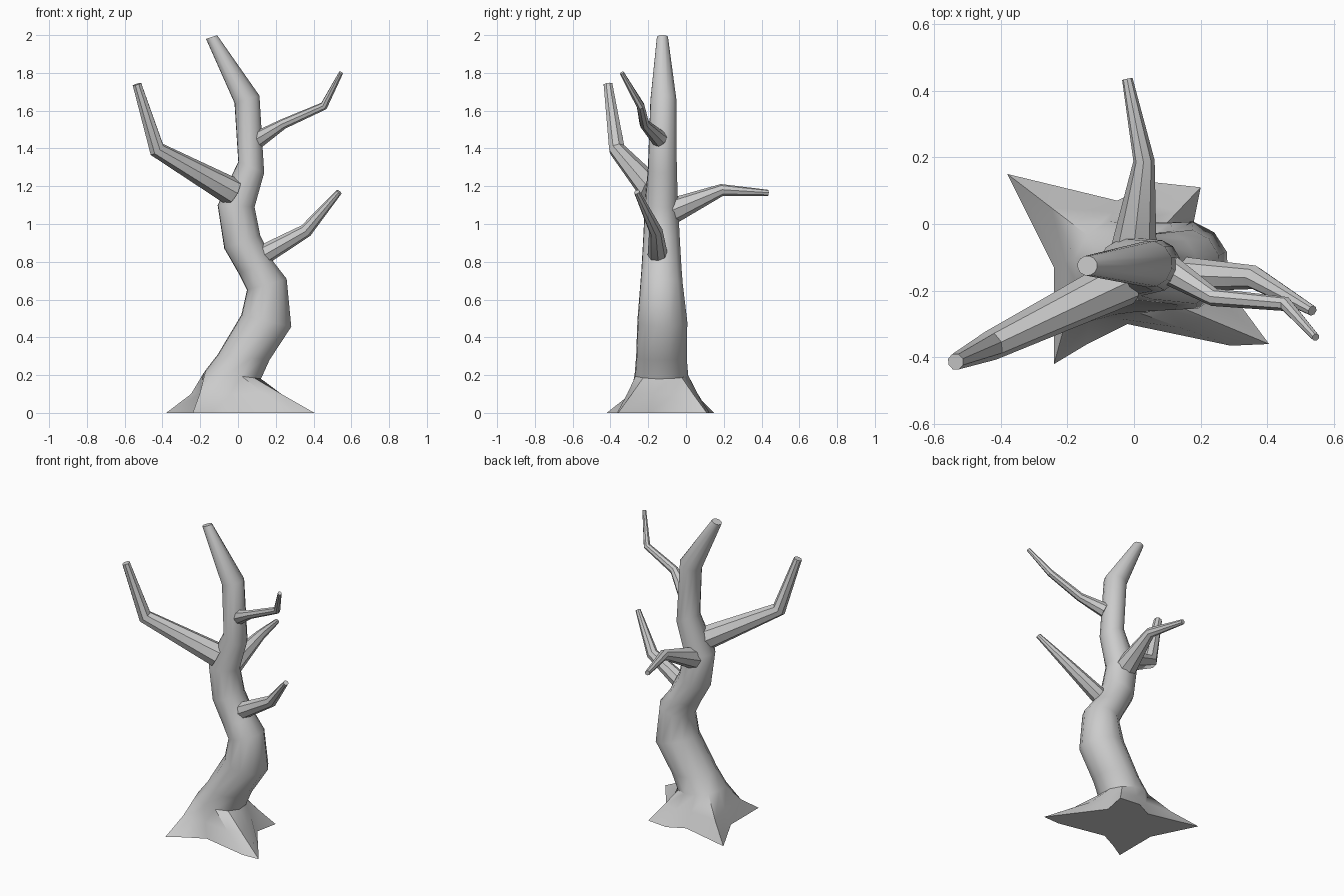
import bpy, bmesh
from math import sin, cos, pi, radians
from mathutils import Vector

if "Cube" in bpy.data.objects:
    bpy.data.objects.remove(bpy.data.objects["Cube"])


def skin(name, rings):
    """Loft closed rings of equal length and cap both ends."""
    bm = bmesh.new()
    loops = [[bm.verts.new(p) for p in ring] for ring in rings]
    n = len(loops[0])
    for a, b in zip(loops, loops[1:]):
        for i in range(n):
            j = (i + 1) % n
            bm.faces.new((a[i], a[j], b[j], b[i]))
    bm.faces.new(loops[0][::-1])
    bm.faces.new(loops[-1])
    bmesh.ops.recalc_face_normals(bm, faces=bm.faces)
    mesh = bpy.data.meshes.new(name)
    bm.to_mesh(mesh)
    bm.free()
    ob = bpy.data.objects.new(name, mesh)
    bpy.context.collection.objects.link(ob)
    bpy.context.view_layer.objects.active = ob
    ob.select_set(True)
    bpy.ops.object.shade_smooth_by_angle(angle=radians(40))
    ob.select_set(False)


def trunk_ring(lx, lz, rx, rz, y, ry, n=12):
    """Tilted ring spanning a left and a right outline point."""
    c = Vector(((lx + rx) / 2, y, (lz + rz) / 2))
    u = Vector(((rx - lx) / 2, 0, (rz - lz) / 2))
    v = Vector((0, ry, 0))
    angles = [radians(48) + 2 * pi * i / n for i in range(n)]
    return [c + u * cos(a) + v * sin(a) for a in angles]


def branch(name, path, n=8):
    """Tapered tube along (x, y, z, radius) points."""
    pts = [Vector(p[:3]) for p in path]
    rings = []
    for i, p in enumerate(pts):
        d1 = (pts[min(i + 1, len(pts) - 1)] - p).normalized()
        d0 = (p - pts[max(i - 1, 0)]).normalized()
        t = (d0 + d1).normalized()
        if i == 0:
            u = t.orthogonal()
        u = (u - t * u.dot(t)).normalized()
        v = t.cross(u)
        r = path[i][3]
        rings.append([p + r * (u * cos(2 * pi * k / n) + v * sin(2 * pi * k / n))
                      for k in range(n)])
    skin(name, rings)


# Trunk with a star-shaped root flare
star = [(.20, .11), (.06, .125), (-.05, .07), (-.38, .15), (-.24, -.13), (-.24, -.42),
        (-.14, -.36), (-.02, -.30), (.29, -.365), (.405, -.36), (.28, -.19), (.17, -.04)]
upper = [trunk_ring(*r) for r in (
    (-.18, .22, .125, .18, -.13, .145),
    (-.11, .31, .17, .28, -.13, .137),
    (.015, .52, .285, .455, -.125, .135),
    (.045, .65, .26, .71, -.13, .115),
    (0, .74, .19, .80, -.13, .108),
    (-.075, .87, .12, .94, -.13, .10),
    (-.11, 1.10, .09, 1.09, -.13, .09),
    (0, 1.33, .14, 1.27, -.125, .078),
    (-.02, 1.64, .115, 1.68, -.12, .07),
    (-.17, 1.98, -.11, 2.0, -.125, .03))]
base = [Vector((x, y, 0)) for x, y in star]
flare = []
for b, t in zip(base, upper[0]):
    p = b.lerp(t, .55)
    p.z = .10
    flare.append(p)
skin("trunk", [base, flare] + upper)

# Branches
branch("left_branch", [(-.03, -.17, 1.17, .075), (-.43, -.365, 1.395, .045),
                       (-.535, -.413, 1.74, .025)])
branch("upper_right_branch", [(.11, -.14, 1.45, .045), (.24, -.22, 1.53, .027),
                              (.455, -.24, 1.625, .022), (.545, -.34, 1.80, .012)])
branch("lower_right_branch", [(.14, -.15, .84, .053), (.36, -.16, .965, .036),
                              (.535, -.26, 1.17, .016)])
branch("back_branch", [(0, -.07, 1.07, .068), (.03, .19, 1.18, .032),
                       (-.02, .435, 1.165, .016)])
